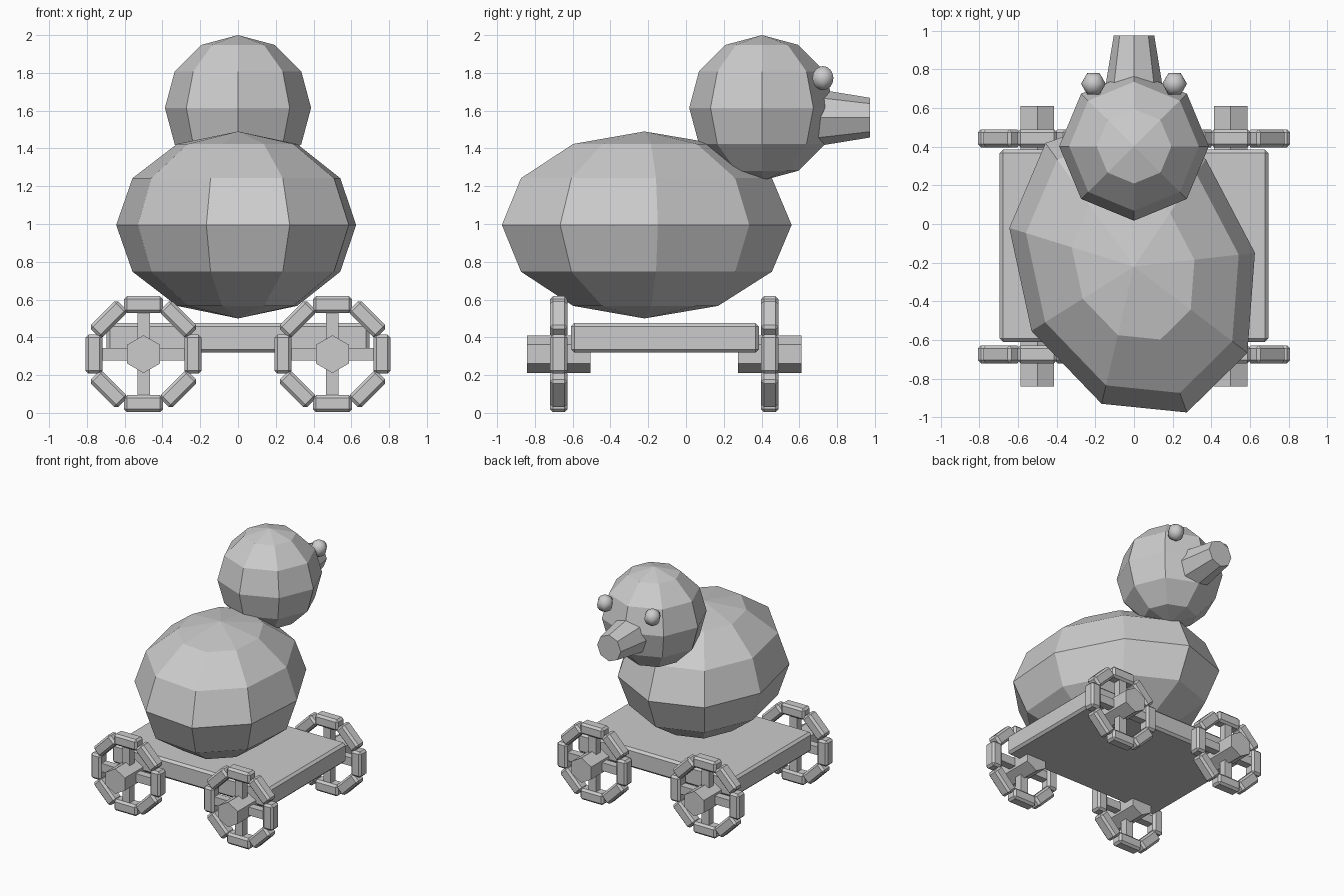
import bpy, bmesh, math
from mathutils import Matrix, Vector

if "Cube" in bpy.data.objects:
    bpy.data.objects.remove(bpy.data.objects["Cube"])

grey = bpy.data.materials.new("plain_grey")
grey.diffuse_color = (0.6, 0.6, 0.6, 1)
grey.use_nodes = True
grey.node_tree.nodes["Principled BSDF"].inputs["Base Color"].default_value = grey.diffuse_color


def make_object(name, bm, bevel=0.0):
    bmesh.ops.recalc_face_normals(bm, faces=bm.faces)
    me = bpy.data.meshes.new(name)
    bm.to_mesh(me)
    bm.free()
    me.materials.append(grey)
    ob = bpy.data.objects.new(name, me)
    bpy.context.collection.objects.link(ob)
    if bevel:
        mod = ob.modifiers.new("bevel", 'BEVEL')
        mod.width = bevel
        mod.segments = 1
    return ob


def add_box(bm, size, matrix):
    bmesh.ops.create_cube(bm, size=1, matrix=matrix @ Matrix.Diagonal((*size, 1)))


def sphere(name, segments, rings, matrix):
    bm = bmesh.new()
    bmesh.ops.create_uvsphere(bm, u_segments=segments, v_segments=rings, radius=1)
    bm.transform(matrix)
    return make_object(name, bm)


def ring_sphere(name, segments, rings, point):
    """Sphere whose ring points come from point(angle, ring_scale, height)."""
    bm = bmesh.new()
    loops = []
    for r in range(1, rings):
        lat = math.pi * (r / rings - 0.5)
        loops.append([bm.verts.new(point(math.tau * s / segments, math.cos(lat), math.sin(lat)))
                      for s in range(segments)])
    south, north = bm.verts.new(point(0, 0, -1)), bm.verts.new(point(0, 0, 1))
    for s in range(segments):
        t = (s + 1) % segments
        bm.faces.new((south, loops[0][t], loops[0][s]))
        bm.faces.new((north, loops[-1][s], loops[-1][t]))
        for a, b in zip(loops, loops[1:]):
            bm.faces.new((a[s], a[t], b[t], b[s]))
    return make_object(name, bm)


# Body: nine-sided egg, slightly skewed in plan
def body_point(angle, scale, height):
    t = angle + math.radians(170)
    return Vector((0.6475 * scale * math.cos(t + math.radians(5)),
                   -0.22 + 0.782 * scale * math.sin(t - math.radians(4.8)),
                   0.995 + 0.495 * height))


ring_sphere("body", 9, 6, body_point)

# Head: eight-sided sphere
ring_sphere("head", 8, 6, lambda a, s, h: Vector((
    0.387 * s * math.cos(a), 0.402 + 0.385 * s * math.sin(a), 1.615 + 0.385 * h)))

# Eyes
for side, label in ((-1, "left"), (1, "right")):
    m = (Matrix.Translation((0.21 * side, 0.725, 1.772)) @ Matrix.Rotation(math.pi / 2, 4, 'Z')
         @ Matrix.Scale(0.064, 4))
    eye = sphere("eye_" + label, 6, 8, m)
    for p in eye.data.polygons:
        p.use_smooth = True

# Beak: tapered tube pointing to +y
bm = bmesh.new()
bmesh.ops.create_cone(bm, cap_ends=True, segments=8, radius1=0.166, radius2=0.105, depth=0.375,
                      matrix=Matrix.Translation((0, 0.7875, 1.563)) @ Matrix.Rotation(-math.pi / 2, 4, 'X'))
make_object("beak", bm)

# Platform
bm = bmesh.new()
add_box(bm, (1.39, 0.995, 0.157), Matrix.Translation((0, -0.112, 0.397)))
make_object("platform", bm, 0.018)

# Wheels: eight rim blocks, crossed spokes and a hexagonal hub
for wy, end in ((-0.674, "front"), (0.443, "back")):
    for wx, side in ((-0.5, "left"), (0.5, "right")):
        centre = Matrix.Translation((wx, wy, 0.311))
        label = end + "_" + side
        bm = bmesh.new()
        for i in range(8):
            turn = Matrix.Rotation(i * math.pi / 4, 4, 'Y')
            add_box(bm, (0.206, 0.093, 0.09), centre @ turn @ Matrix.Translation((0, 0, 0.262)))
        make_object("wheel_rim_" + label, bm, 0.016)

        bm = bmesh.new()
        add_box(bm, (0.066, 0.06, 0.46), centre)
        add_box(bm, (0.46, 0.06, 0.066), centre)
        make_object("wheel_spokes_" + label, bm)

        bm = bmesh.new()
        bmesh.ops.create_cone(bm, cap_ends=True, segments=6, radius1=0.1, radius2=0.1, depth=0.335,
                              matrix=centre @ Matrix.Rotation(math.pi / 2, 4, 'X'))
        make_object("wheel_hub_" + label, bm)
